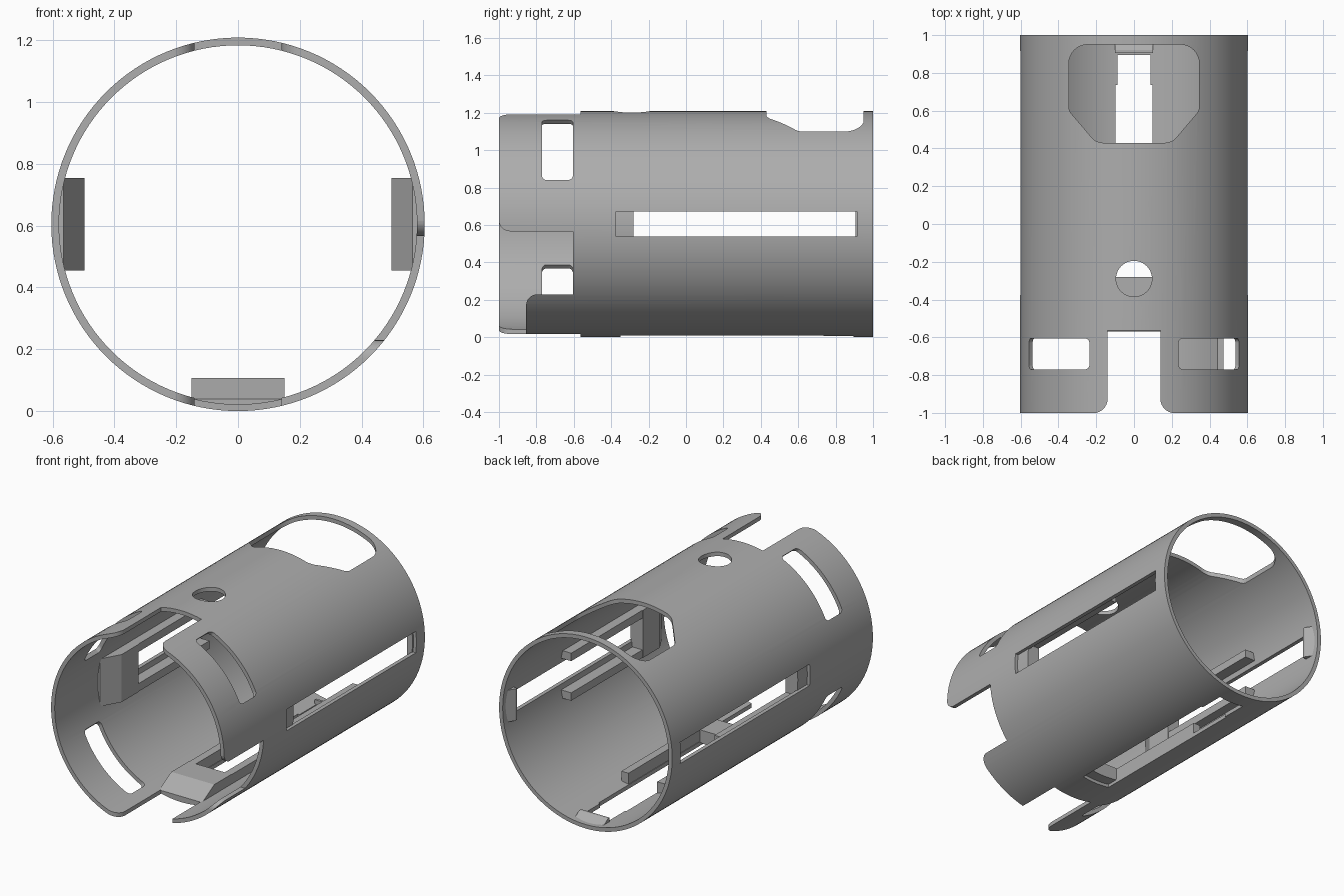
import bpy, bmesh, math
from mathutils import Matrix, Vector

cube = bpy.data.objects.get("Cube")
if cube:
    bpy.data.objects.remove(cube, do_unlink=True)

R_OUT, R_IN, AXIS_Z = 0.604, 0.579, 0.604

grey = bpy.data.materials.new("plain grey")
grey.use_nodes = True
grey.diffuse_color = (0.42, 0.42, 0.42, 1)
grey.node_tree.nodes["Principled BSDF"].inputs["Base Color"].default_value = (0.42, 0.42, 0.42, 1)


def rounded(points, steps=8):
    """Turn (a, b, radius) corners into an outline with filleted corners."""
    out = []
    for i, p in enumerate(points):
        c = Vector(p[:2])
        r = p[2] if len(p) > 2 else 0
        if not r:
            out.append(c)
            continue
        d0 = (Vector(points[i - 1][:2]) - c).normalized()
        d1 = (Vector(points[(i + 1) % len(points)][:2]) - c).normalized()
        half = d0.angle(d1) / 2
        centre = c + (d0 + d1).normalized() * (r / math.sin(half))
        a = c + d0 * (r / math.tan(half)) - centre
        b = c + d1 * (r / math.tan(half)) - centre
        sweep = a.angle_signed(b)
        for k in range(steps + 1):
            t = -sweep * k / steps
            out.append(centre + Matrix.Rotation(t, 2) @ a)
    return out


def finish(name, bm, turn=0):
    """Make an object from a bmesh, turned about the tube axis."""
    bmesh.ops.rotate(bm, verts=bm.verts, cent=(0, 0, 0),
                     matrix=Matrix.Rotation(math.radians(turn), 3, 'Y'))
    bmesh.ops.recalc_face_normals(bm, faces=bm.faces)
    mesh = bpy.data.meshes.new(name)
    bm.to_mesh(mesh)
    bm.free()
    mesh.materials.append(grey)
    obj = bpy.data.objects.new(name, mesh)
    bpy.context.collection.objects.link(obj)
    return obj


def prism(name, points, axis, lo, hi, turn=0):
    """Extrude a rounded outline along x, y or z."""
    place = {'X': lambda p, t: (t, p[0], p[1]),
             'Y': lambda p, t: (p[0], t, p[1]),
             'Z': lambda p, t: (p[0], p[1], t)}[axis]
    bm = bmesh.new()
    outline = rounded(points)
    rings = [[bm.verts.new(place(p, t)) for p in outline] for t in (lo, hi)]
    bm.faces.new(rings[0])
    bm.faces.new(rings[1])
    n = len(outline)
    for i in range(n):
        j = (i + 1) % n
        bm.faces.new((rings[0][i], rings[0][j], rings[1][j], rings[1][i]))
    return finish(name, bm, turn)


def rect(a0, a1, b0, b1, r=0):
    return [(a0, b0, r), (a1, b0, r), (a1, b1, r), (a0, b1, r)]


def rod(name, radius, lo, hi, axis='Y', centre=(0, 0), sides=128):
    pts = [(centre[0] + radius * math.cos(math.tau * k / sides),
            centre[1] + radius * math.sin(math.tau * k / sides)) for k in range(sides)]
    return prism(name, pts, axis, lo, hi)


def boolean(obj, tool, operation='DIFFERENCE'):
    """Apply a boolean and throw the tool away."""
    tool.hide_render = True
    mod = obj.modifiers.new("cut", 'BOOLEAN')
    mod.operation, mod.object, mod.solver = operation, tool, 'EXACT'
    bpy.ops.object.select_all(action='DESELECT')
    bpy.context.view_layer.objects.active = obj
    obj.select_set(True)
    bpy.ops.object.modifier_apply(modifier=mod.name)
    bpy.data.objects.remove(tool, do_unlink=True)


# Tube shell
shell = rod("tube_shell", R_OUT, -1, 1)
boolean(shell, rod("bore", R_IN, -1.2, 1.2))

# Notches between the front legs, top and bottom
boolean(shell, prism("notch", [
    (-0.4, -1.1), (-0.4, -1.001), (-0.14, -1.001, 0.075), (-0.14, -0.565),
    (0.14, -0.565), (0.14, -1.001, 0.075), (0.4, -1.001), (0.4, -1.1)], 'Z', -0.8, 0.8))

# Open side at the front left, leaving a short lower tongue
boolean(shell, prism("side_opening", [
    (-1.1, 0.3), (-1.001, 0.3), (-1.001, -0.038, 0.06), (-0.605, -0.038),
    (-0.605, -0.375), (-0.855, -0.375, 0.06), (-0.855, -0.8), (-1.1, -0.8)], 'X', 0.1, 0.8))

# Rounded windows in the legs
for turn in (45, -45, -135):
    boolean(shell, prism("leg_window", rect(-0.226, 0.226, -0.77, -0.605, 0.025),
                         'Z', 0.4, 0.8, turn))

# Round hole and large window on top
boolean(shell, rod("top_hole", 0.095, 0.3, 0.8, 'Z', (0, -0.29), 48))
boolean(shell, prism("top_window", [
    (-0.345, 0.95, 0.1), (0.345, 0.95, 0.1), (0.345, 0.6, 0.06),
    (0.2, 0.43, 0.08), (-0.2, 0.43, 0.08), (-0.345, 0.6, 0.06)], 'Z', 0.2, 0.8))

# Long slots: both sides, and a stepped one underneath
boolean(shell, prism("side_slots", rect(-0.375, 0.915, -0.067, 0.068), 'X', -0.8, 0.8))
boolean(shell, prism("bottom_slot", [
    (-0.097, -0.35), (0.097, -0.35), (0.097, 0.735), (0.087, 0.735),
    (0.087, 0.895), (-0.087, 0.895), (-0.087, 0.735), (-0.097, 0.735)], 'Z', -0.8, -0.3))

# Inner fittings beside each slot: ramped clip, two rails, rear wedge
parts = [shell]
for side, turn in (("bottom", 0), ("left", -90), ("right", 90)):
    fittings = [
        prism(side + "_clip", [(-0.57, -0.62), (-0.57, -0.565), (-0.45, -0.497),
                               (-0.28, -0.497), (-0.28, -0.62)], 'X', -0.15, 0.15, turn),
        prism(side + "_wedge", [(0.905, -0.62), (0.905, -0.545), (0.92, -0.545),
                                (0.98, -0.585), (0.98, -0.62)], 'X', -0.1, 0.1, turn)]
    for s, tag in ((1, "_rail_a"), (-1, "_rail_b")):
        lo, hi = sorted((0.1 * s, 0.15 * s))
        fittings.append(prism(side + tag, rect(lo, hi, -0.62, -0.5), 'Y', -0.29, 0.43, turn))
    for f in fittings:
        boolean(f, rod("core", 0.584, -1.2, 1.2), 'INTERSECT')
    parts += fittings

# Stand everything on the ground and shade
bpy.ops.object.select_all(action='DESELECT')
for obj in parts:
    obj.location.z = AXIS_Z
    obj.select_set(True)
bpy.context.view_layer.objects.active = shell
bpy.ops.object.shade_smooth_by_angle(angle=math.radians(25))
